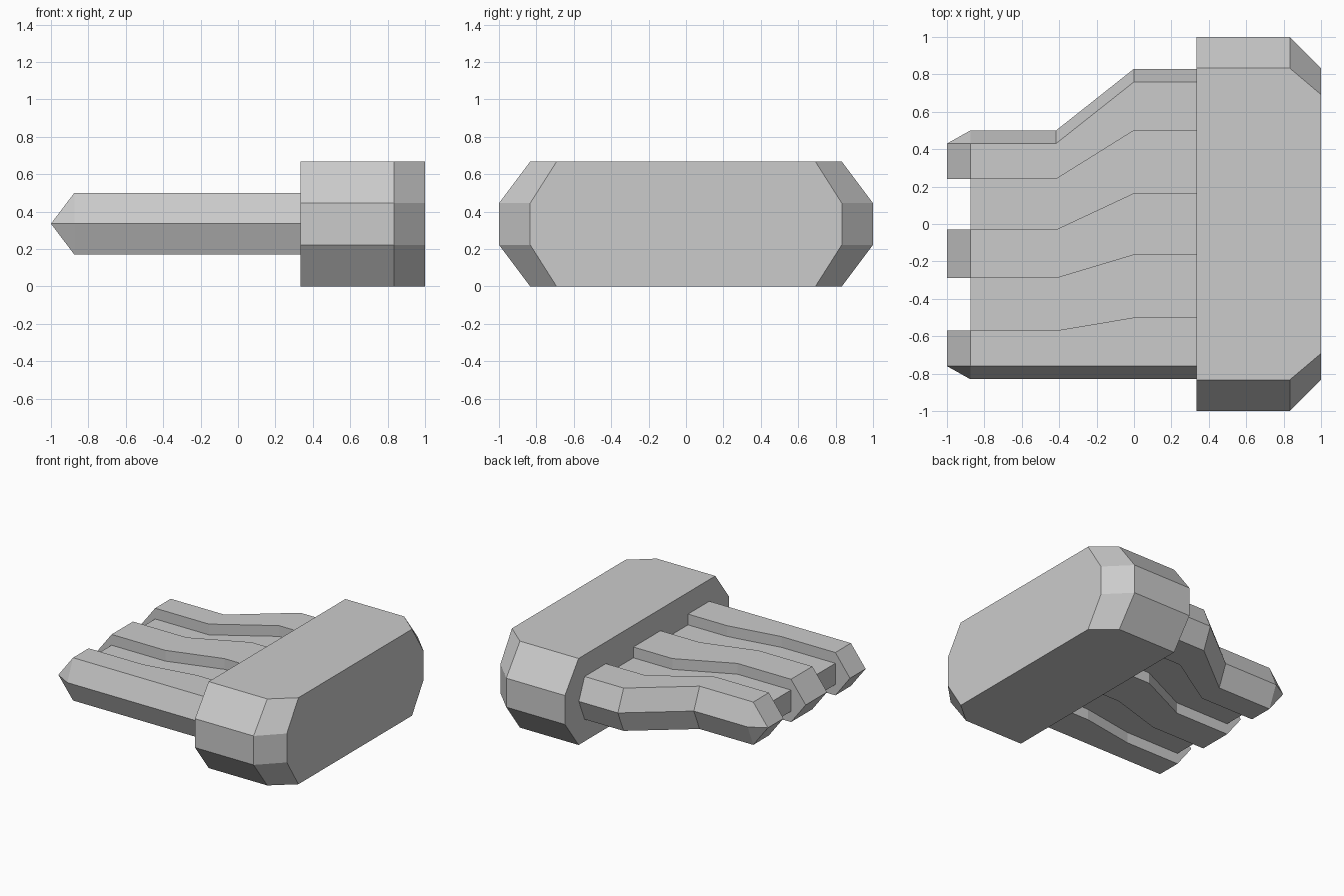
import bpy
import bmesh

if "Cube" in bpy.data.objects:
    bpy.data.objects.remove(bpy.data.objects["Cube"], do_unlink=True)

grey = bpy.data.materials.new("light_grey")
grey.use_nodes = True
colour = (0.6, 0.6, 0.6, 1)
grey.diffuse_color = colour
grey.node_tree.nodes["Principled BSDF"].inputs["Base Color"].default_value = colour


def finish(bm, name):
    bmesh.ops.recalc_face_normals(bm, faces=bm.faces[:])
    mesh = bpy.data.meshes.new(name)
    bm.to_mesh(mesh)
    bm.free()
    mesh.materials.append(grey)
    obj = bpy.data.objects.new(name, mesh)
    bpy.context.collection.objects.link(obj)
    return obj


def loft(bm, rings):
    """Join matching closed rings of points with quads; return their vertices."""
    loops = [[bm.verts.new(p) for p in ring] for ring in rings]
    n = len(loops[0])
    for a, b in zip(loops, loops[1:]):
        for i in range(n):
            j = (i + 1) % n
            bm.faces.new((a[i], a[j], b[j], b[i]))
    return loops


# Palm block: stacked outlines, narrower at top and bottom, corners cut at +x
def block_outline(z, side, end):
    half = [(0.333, side), (0.833, side), (1.0, end)]
    pts = half + [(x, -y) for x, y in reversed(half)]
    return [(x, y, z) for x, y in pts]


bm = bmesh.new()
narrow, wide = (0.833, 0.692), (1.0, 0.833)
levels = [(0, narrow), (0.222, wide), (0.445, wide), (0.667, narrow)]
loops = loft(bm, [block_outline(z, *size) for z, size in levels])
bm.faces.new(loops[0])
bm.faces.new(loops[-1])
finish(bm, "palm_block")

# Fingers: three raised bars with two recessed webs, spreading toward the block
MID, HIGH, WEB, RIDGE = 0.335, 0.165, 0.082, 0.07
tip_edges = [-0.76, -0.57, -0.29, -0.03, 0.24, 0.43]
base_edges = [-0.76, -0.5, -0.165, 0.165, 0.5, 0.76]


def finger_section(x, edges):
    top = []
    for k, y in enumerate(edges):
        heights = [HIGH] if k in (0, 5) else [HIGH, WEB] if k % 2 else [WEB, HIGH]
        top += [(y, h) for h in heights]
    ring = [(edges[0] - RIDGE, 0)] + top + [(edges[-1] + RIDGE, 0)]
    ring += [(y, -h) for y, h in reversed(top)]
    return [(x, y, MID + h) for y, h in ring]


bm = bmesh.new()
stations = [(-0.875, tip_edges), (-0.417, tip_edges), (0, base_edges), (0.36, base_edges)]
loops = loft(bm, [finger_section(x, e) for x, e in stations])
bm.faces.new(loops[-1])
end = loops[0]
count = len(end)


def under(i):
    return end[(count - i) % count]


# Pointed wedge on the end of each finger
for k in range(3):
    i, j = 4 * k + 1, 4 * k + 2
    t0, t1 = [bm.verts.new((-1, y, MID)) for y in tip_edges[2 * k:2 * k + 2]]
    bm.faces.new((end[i], end[j], t1, t0))
    bm.faces.new((under(i), under(j), t1, t0))
    for edge, beside, tip in ((i, i - 1, t0), (j, j + 1, t1)):
        if end[beside] is under(beside):      # outer ridge
            bm.faces.new((end[edge], end[beside], tip))
            bm.faces.new((under(edge), end[beside], tip))
        else:                                 # flat side next to a web
            bm.faces.new((end[edge], end[beside], under(beside), under(edge), tip))

# Flat ends of the webs
for i in (3, 7):
    bm.faces.new((end[i], end[i + 1], under(i + 1), under(i)))
finish(bm, "fingers")
